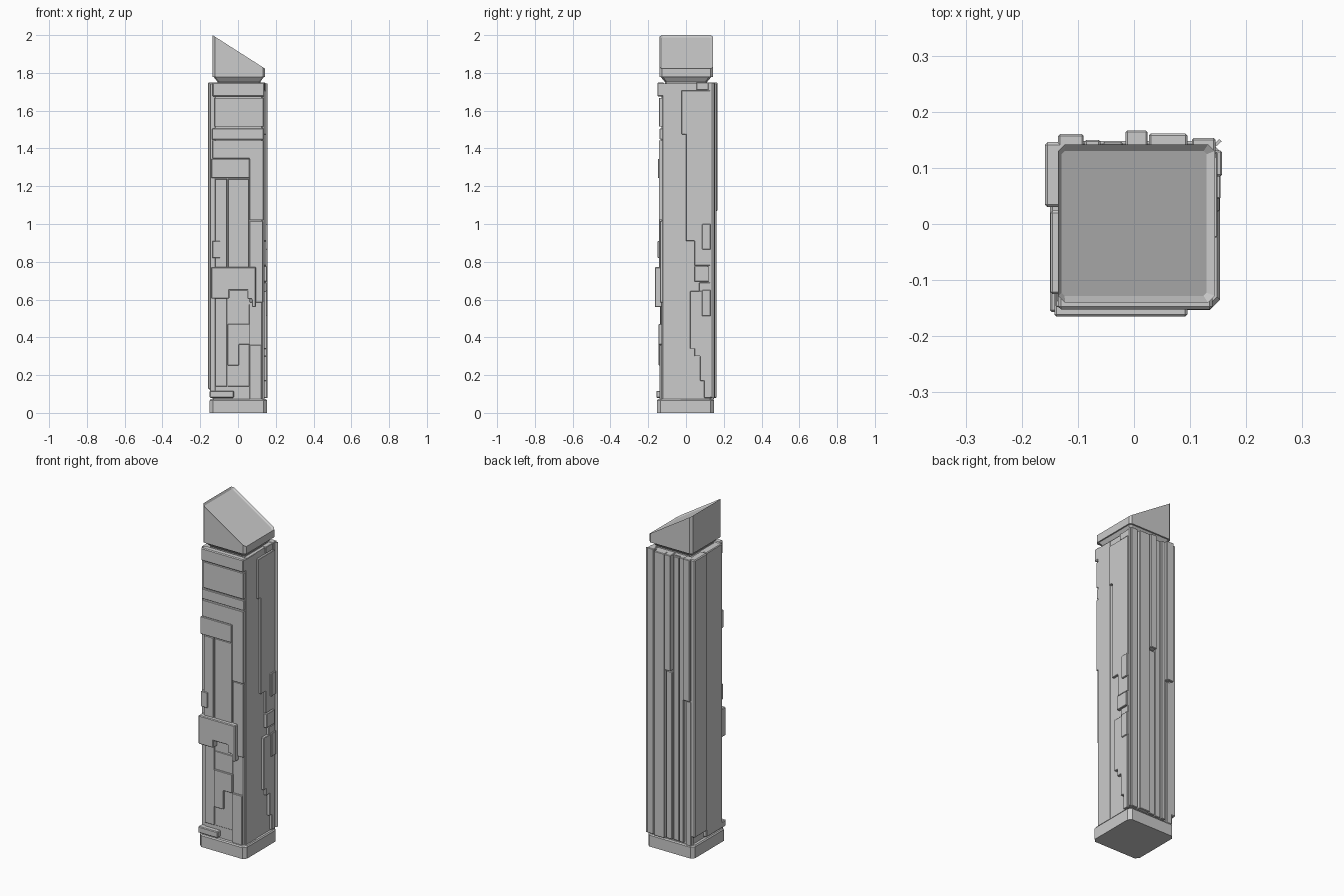
import bpy, bmesh
from mathutils import Vector

if "Cube" in bpy.data.objects:
    bpy.data.objects.remove(bpy.data.objects["Cube"])


def finish(name, bm, bevel=0.0):
    bmesh.ops.recalc_face_normals(bm, faces=bm.faces)
    me = bpy.data.meshes.new(name)
    bm.to_mesh(me)
    bm.free()
    ob = bpy.data.objects.new(name, me)
    bpy.context.collection.objects.link(ob)
    if bevel:
        m = ob.modifiers.new("edge_chamfer", 'BEVEL')
        m.width = bevel
        m.segments = 1
        m.limit_method = 'ANGLE'
    return ob


def ring(x0, x1, y0, y1, c):
    """Rectangle outline with cut corners."""
    return [(x0 + c, y0), (x1 - c, y0), (x1, y0 + c), (x1, y1 - c),
            (x1 - c, y1), (x0 + c, y1), (x0, y1 - c), (x0, y0 + c)]


def loft(name, rings, bevel=0.0):
    """Stack of (outline, height) sections joined by walls."""
    bm = bmesh.new()
    rows = [[bm.verts.new((x, y, z)) for x, y in pts] for pts, z in rings]
    n = len(rows[0])
    for a, b in zip(rows, rows[1:]):
        for i in range(n):
            bm.faces.new((a[i], a[(i + 1) % n], b[(i + 1) % n], b[i]))
    bm.faces.new(rows[0])
    bm.faces.new(rows[-1])
    return finish(name, bm, bevel)


def panel(name, side, pts, out, bevel=0.002):
    """Plate on one side of the pillar; pts are (across, height)."""
    place = {'front': lambda u, z, d: (u, -d, z), 'back': lambda u, z, d: (u, d, z),
             'right': lambda u, z, d: (d, u, z), 'left': lambda u, z, d: (-d, u, z)}[side]
    bm = bmesh.new()
    a = [bm.verts.new(place(u, z, 0.115)) for u, z in pts]
    b = [bm.verts.new(place(u, z, out)) for u, z in pts]
    n = len(a)
    bm.faces.new(a)
    bm.faces.new(b)
    for i in range(n):
        bm.faces.new((a[i], a[(i + 1) % n], b[(i + 1) % n], b[i]))
    return finish(name, bm, bevel)


def rect(u0, u1, z0, z1):
    return [(u0, z0), (u1, z0), (u1, z1), (u0, z1)]


# Base, shaft and flared neck
base = ring(-0.150, 0.153, -0.153, 0.148, 0.018)
loft("base", [(base, 0), (base, 0.066), (ring(-0.145, 0.148, -0.148, 0.143, 0.018), 0.073)])
shaft = ring(-0.130, 0.136, -0.130, 0.136, 0.012)
loft("shaft", [(shaft, 0.06), (shaft, 1.745)])
loft("neck", [(ring(-0.108, 0.118, -0.112, 0.112, 0.01), 1.735),
              (ring(-0.108, 0.118, -0.112, 0.112, 0.01), 1.752),
              (ring(-0.13, 0.138, -0.135, 0.135, 0.012), 1.78)])

# Wedge head with a recessed sloping screen
bm = bmesh.new()
outline = ring(-0.135, 0.144, -0.14, 0.142, 0.012)
low = [bm.verts.new((x, y, 1.778)) for x, y in outline]
top = [bm.verts.new((x, y, 1.822 + (0.144 - x) * 0.638)) for x, y in outline]
for i in range(8):
    j = (i + 1) % 8
    bm.faces.new((low[i], low[j], top[j], top[i]))
bm.faces.new(low)
slope = bm.faces.new(top)
bmesh.ops.recalc_face_normals(bm, faces=bm.faces)
bmesh.ops.inset_region(bm, faces=[slope], thickness=0.012, use_even_offset=True)
slope.normal_update()
bmesh.ops.translate(bm, verts=slope.verts[:], vec=Vector(slope.normal) * -0.008)
finish("wedge_head", bm)

# Front plates
F = 'front'
panel("front_top_band", F, rect(-0.135, 0.14, 1.675, 1.75), 0.152, 0.005)
panel("front_second_band", F, rect(-0.125, 0.135, 1.515, 1.668), 0.143)
panel("front_third_band", F, rect(-0.137, 0.135, 1.447, 1.505), 0.139)
panel("front_hook_plate", F, [(-0.135, 1.443), (0.135, 1.443), (0.135, 1.02),
                              (0.062, 1.02), (0.062, 1.347), (-0.135, 1.347)], 0.144)
panel("front_crossbar", F, rect(-0.14, 0.06, 1.243, 1.345), 0.148)
panel("front_left_strip", F, rect(-0.12, -0.058, 0.77, 1.238), 0.144)
panel("front_middle_strip", F, rect(-0.053, 0.058, 0.77, 1.238), 0.142)
panel("front_right_strip", F, rect(0.062, 0.132, 0.585, 1.015), 0.138)
panel("front_small_block", F, rect(-0.135, -0.094, 0.82, 0.91), 0.150)
panel("front_notched_plate", F,
      [(-0.142, 0.772), (0.095, 0.772), (0.095, 0.56), (0.074, 0.56), (0.074, 0.602),
       (0.05, 0.602), (0.05, 0.648), (-0.045, 0.648), (-0.045, 0.605), (-0.142, 0.605)], 0.165, 0.004)
panel("front_lower_left", F, rect(-0.12, -0.058, 0.14, 0.61), 0.137)
panel("front_lower_middle", F, rect(-0.054, 0.06, 0.14, 0.575), 0.134)
panel("front_stepped_plate", F, [(-0.055, 0.47), (0.062, 0.47), (0.062, 0.362), (0.005, 0.362),
                                 (0.005, 0.252), (-0.055, 0.252)], 0.145)
panel("front_lower_right", F, rect(0.062, 0.124, 0.07, 0.36), 0.140)
panel("front_foot_block", F, rect(-0.15, -0.022, 0.08, 0.117), 0.157, 0.004)

# Right side plates
R = 'right'
panel("right_upper_plate", R, [(-0.024, 1.707), (0.128, 1.707), (0.128, 0.78), (0.045, 0.78),
                               (0.045, 0.91), (0.0, 0.91), (0.0, 1.475), (-0.024, 1.475)], 0.149)
panel("right_lower_plate", R,
      [(0.022, 0.645), (0.128, 0.645), (0.128, 0.08), (0.095, 0.08), (0.095, 0.17), (0.075, 0.17),
       (0.075, 0.30), (0.045, 0.30), (0.045, 0.34), (0.022, 0.34)], 0.152)
panel("right_link_plate", R, rect(0.045, 0.12, 0.695, 0.776), 0.154)
panel("right_thin_link", R, rect(0.07, 0.128, 0.64, 0.69), 0.150)
for i, (z0, z1) in enumerate([(0.865, 1.0), (0.512, 0.65)]):
    panel(f"right_block_{i + 1}", R, rect(0.085, 0.131, z0, z1), 0.157, 0.003)
panel("right_front_skin", R, rect(-0.125, -0.028, 0.07, 1.745), 0.139)
panel("right_top_tab", R, rect(0.055, 0.12, 1.71, 1.748), 0.143)

# Back vertical strips: left x, right x, bottom, top, reach
strips = [(-0.135, -0.09, 0.92, 1.75, 0.160), (-0.135, -0.10, 0.07, 0.915, 0.147),
          (-0.088, -0.06, 0.08, 1.745, 0.150), (-0.056, -0.02, 0.08, 1.74, 0.146),
          (-0.015, 0.024, 1.07, 1.748, 0.167), (-0.015, 0.024, 0.08, 1.06, 0.150),
          (0.027, 0.095, 0.08, 1.745, 0.161), (0.103, 0.145, 0.08, 1.75, 0.153)]
for i, (x0, x1, z0, z1, d) in enumerate(strips):
    panel(f"back_strip_{i + 1}", 'back', rect(x0, x1, z0, z1), d, 0.003)

# Left side plates
panel("left_back_plate", 'left', rect(0.03, 0.146, 0.125, 1.75), 0.159, 0.005)
panel("left_front_plate", 'left', rect(-0.125, 0.024, 0.08, 1.745), 0.149, 0.004)

# Thin corner fin at the back right
loft("corner_fin", [([(0.13, 0.124), (0.156, 0.147), (0.152, 0.151), (0.126, 0.128)], z)
                    for z in (0.08, 1.745)])
